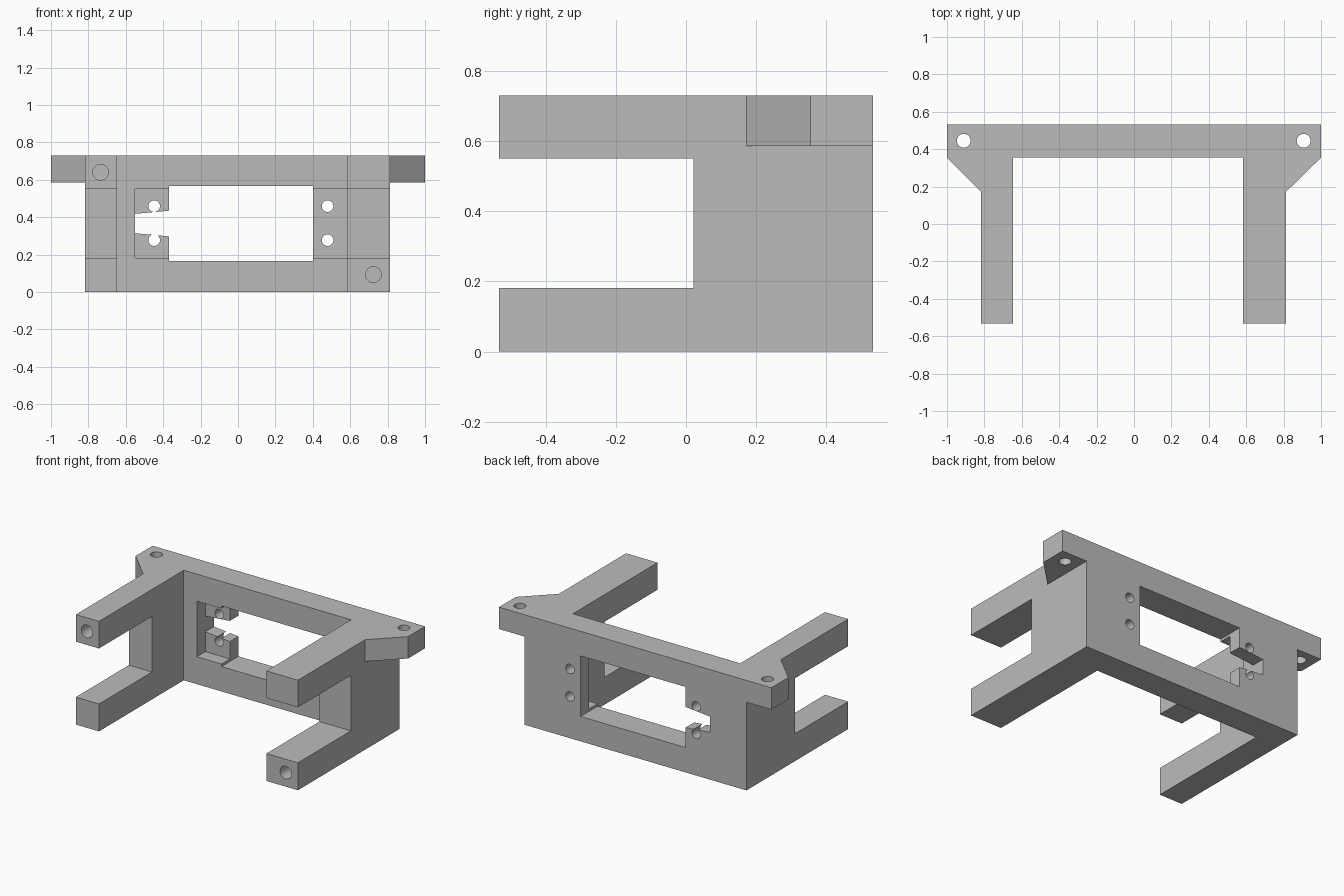
import bpy, bmesh, math
from mathutils import Matrix, Vector

old = bpy.data.objects.get("Cube")
if old:
    bpy.data.objects.remove(old, do_unlink=True)

grey = bpy.data.materials.new("plain grey")
grey.use_nodes = True
colour = (0.5, 0.5, 0.5, 1)
grey.diffuse_color = colour
grey.node_tree.nodes["Principled BSDF"].inputs["Base Color"].default_value = colour


def make_object(name, bm):
    bmesh.ops.recalc_face_normals(bm, faces=bm.faces)
    mesh = bpy.data.meshes.new(name)
    bm.to_mesh(mesh)
    bm.free()
    mesh.materials.append(grey)
    obj = bpy.data.objects.new(name, mesh)
    bpy.context.collection.objects.link(obj)
    return obj


def prism(name, points, low, high, axis="z"):
    """Extrude a flat outline along z (points are x, y) or y (points are x, z)."""
    place = (lambda a, b: (a, b, low)) if axis == "z" else (lambda a, b: (a, low, b))
    step = Vector((0, 0, high - low)) if axis == "z" else Vector((0, high - low, 0))
    bm = bmesh.new()
    face = bm.faces.new([bm.verts.new(place(a, b)) for a, b in points])
    out = bmesh.ops.extrude_face_region(bm, geom=[face])
    moved = [v for v in out["geom"] if isinstance(v, bmesh.types.BMVert)]
    bmesh.ops.translate(bm, verts=moved, vec=step)
    return make_object(name, bm)


def box(name, x0, x1, y0, y1, z0, z1):
    return prism(name, [(x0, y0), (x1, y0), (x1, y1), (x0, y1)], z0, z1)


def drill(name, centre, radius, depth, along_y=True):
    bm = bmesh.new()
    bmesh.ops.create_cone(bm, cap_ends=True, segments=32, radius1=radius,
                          radius2=radius, depth=depth)
    if along_y:
        bmesh.ops.rotate(bm, verts=bm.verts, matrix=Matrix.Rotation(math.pi / 2, 3, "X"))
    bmesh.ops.translate(bm, verts=bm.verts, vec=centre)
    return make_object(name, bm)


# Main dimensions
front, back, inner, top = -0.533, 0.533, 0.355, 0.73
left_out, left_in, right_in, right_out = -0.817, -0.647, 0.582, 0.813

# Whole plan outline: back plate, two side arms and two chamfered ears
outline = [(-1, back), (-1, inner), (left_out, 0.172), (left_out, front),
           (left_in, front), (left_in, inner), (right_in, inner), (right_in, front),
           (right_out, front), (right_out, 0.172), (1, inner), (1, back)]
bracket = prism("mounting_bracket", outline, 0, top)

cutters = [
    # Space below the ears
    box("ear_cut_a", -1.2, left_out, 0, 0.8, -0.2, 0.585),
    box("ear_cut_b", right_out, 1.2, 0, 0.8, -0.2, 0.585),
    # Gap that splits each side into upper and lower arms
    box("arm_gap", -1.2, 1.2, -0.8, 0.022, 0.182, 0.55),
    # Window and shallow recesses in the back plate
    box("window", -0.37, 0.4, 0.2, 0.8, 0.165, 0.567),
    box("recess_a", -0.55, -0.3, 0.2, 0.443, 0.182, 0.55),
    box("recess_b", 0.3, right_in, 0.2, 0.443, 0.182, 0.55),
    # Flared cable slot
    prism("cable_slot", [(-0.55, 0.314), (-0.3, 0.291), (-0.3, 0.441), (-0.55, 0.418)],
          0.2, 0.8, "y"),
    # Blind holes in opposite arm ends
    drill("arm_hole_a", (-0.735, front, 0.64), 0.042, 0.8),
    drill("arm_hole_b", (0.724, front, 0.093), 0.042, 0.8),
]
# Screw holes through the tabs and the ears
for x in (-0.448, 0.479):
    for z in (0.277, 0.459):
        cutters.append(drill("tab_hole", (x, 0.5, z), 0.031, 0.4))
for x in (-0.91, 0.907):
    cutters.append(drill("ear_hole", (x, 0.445, 0.65), 0.037, 0.4, False))

# Cut everything out of the bracket, then discard the cutters
bpy.context.view_layer.objects.active = bracket
for cutter in cutters:
    cutter.hide_render = True
    mod = bracket.modifiers.new("cut", "BOOLEAN")
    mod.operation = "DIFFERENCE"
    mod.solver = "EXACT"
    mod.object = cutter
    bpy.ops.object.modifier_apply(modifier=mod.name)
    bpy.data.objects.remove(cutter, do_unlink=True)

# Smooth hole walls, crisp edges
bpy.ops.object.select_all(action="DESELECT")
bracket.select_set(True)
bpy.ops.object.shade_smooth_by_angle(angle=math.radians(30))
